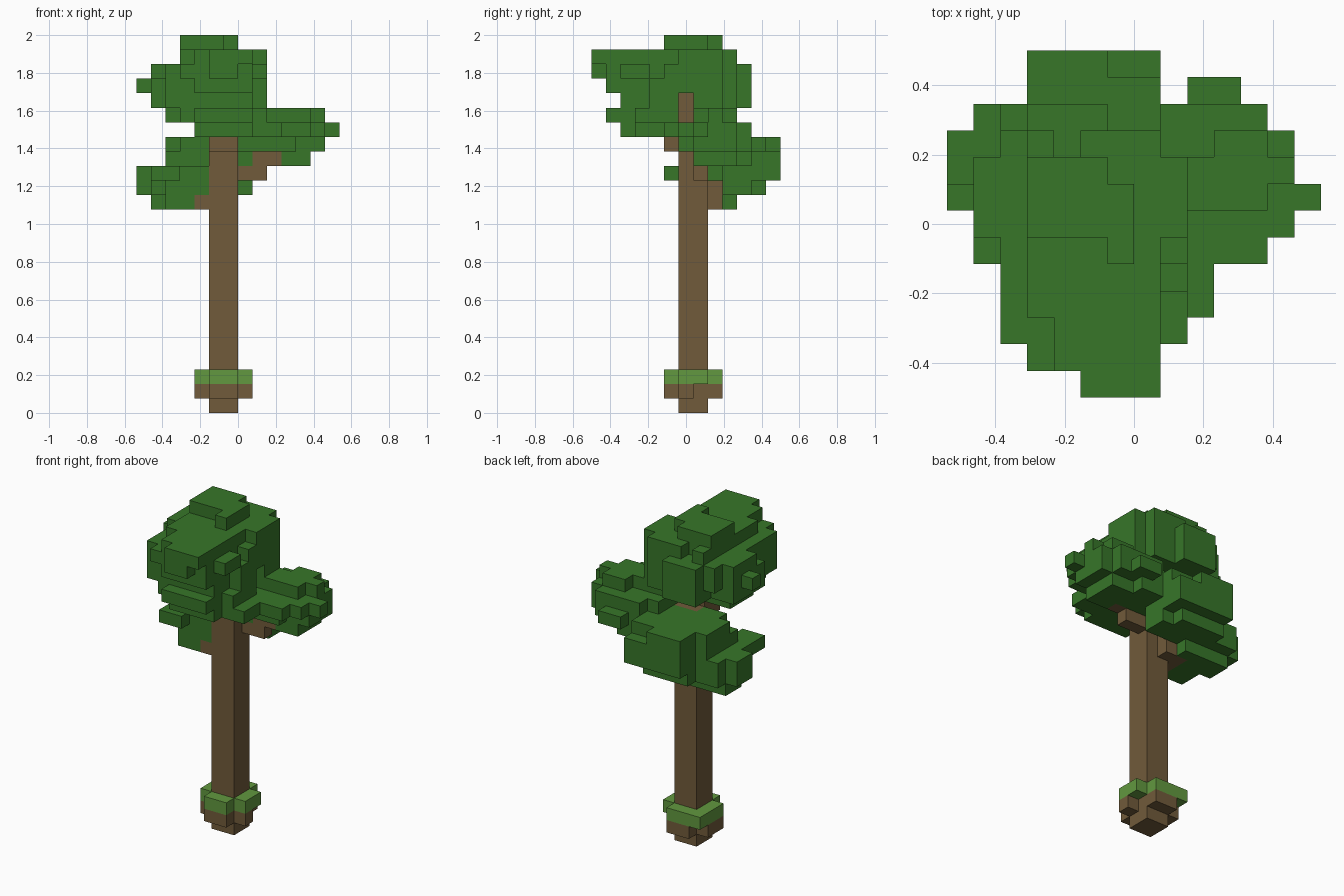
import bpy
import bmesh
from mathutils import Vector

old_cube = bpy.data.objects.get("Cube")
if old_cube:
    bpy.data.objects.remove(old_cube, do_unlink=True)

# Block grid: the tree is 14 x 13 x 26 blocks
UNIT = 2 / 26
CENTRE = Vector((7, 6.5, 0))
taken = set()


def make_material(name, colour):
    material = bpy.data.materials.new(name)
    material.use_nodes = True
    material.diffuse_color = (*colour, 1)
    shader = next(n for n in material.node_tree.nodes if n.type == "BSDF_PRINCIPLED")
    shader.inputs["Base Color"].default_value = (*colour, 1)
    shader.inputs["Roughness"].default_value = 0.9
    return material


def cells_in(layers):
    """Collect block cells from (x first, x last, y first, y last) slabs per layer."""
    cells = set()
    for heights, slabs in layers:
        for z in heights:
            for x_first, x_last, y_first, y_last in slabs:
                for x in range(x_first, x_last + 1):
                    for y in range(y_first, y_last + 1):
                        cells.add((x, y, z))
    return cells


def build_blocks(name, layers, material):
    """Make the outer skin of a group of blocks that are not used by another part."""
    cells = cells_in(layers) - taken
    taken.update(cells)
    bm = bmesh.new()
    corners = {}

    def corner(point):
        key = tuple(round(value) for value in point)
        if key not in corners:
            corners[key] = bm.verts.new((Vector(key) - CENTRE) * UNIT)
        return corners[key]

    for cell in sorted(cells):
        base = Vector(cell)
        for axis in range(3):
            side = Vector((0, 0, 0))
            side[axis] = 1
            across = Vector((side.z, side.x, side.y))
            along = side.cross(across)
            for direction in (-1, 1):
                neighbour = base + side * direction
                if tuple(round(value) for value in neighbour) in cells:
                    continue
                start = base + side * (direction > 0)
                loop = [start, start + across, start + across + along, start + along]
                if direction < 0:
                    loop.reverse()
                bm.faces.new([corner(point) for point in loop])

    # Merge neighbouring squares into larger flat faces
    bmesh.ops.dissolve_limit(bm, angle_limit=0.01, verts=bm.verts, edges=bm.edges)
    mesh = bpy.data.meshes.new(name)
    bm.to_mesh(mesh)
    bm.free()
    mesh.materials.append(material)
    part = bpy.data.objects.new(name, mesh)
    bpy.context.collection.objects.link(part)
    return part


bark = make_material("bark brown", (0.164, 0.104, 0.043))
leaf = make_material("leaf green", (0.038, 0.18, 0.022))
grass = make_material("grass green", (0.122, 0.315, 0.05))

# Trunk, leaning forward at its top
build_blocks("trunk", [
    (range(19), [(5, 6, 6, 7)]),
    (range(18, 22), [(5, 6, 5, 6)]),
], bark)

# Branches that carry the two side clumps
build_blocks("left_branch", [
    ([16], [(7, 8, 7, 7)]),
    ([17], [(8, 9, 7, 7)]),
], bark)
build_blocks("back_branch", [
    ([14], [(4, 4, 6, 8), (5, 5, 8, 8)]),
    ([15], [(5, 5, 8, 8)]),
], bark)

# Soil and turf around the foot
build_blocks("soil_ring", [
    ([1], [(5, 6, 5, 5), (5, 6, 8, 8), (4, 4, 6, 7), (7, 7, 6, 6)]),
], bark)
build_blocks("grass_ring", [
    ([2], [(5, 6, 5, 8), (4, 7, 6, 7), (4, 4, 8, 8)]),
], grass)

# Top clump of leaves, overhanging the front
build_blocks("crown_leaves", [
    ([25], [(3, 6, 6, 7), (3, 5, 8, 8), (6, 6, 5, 5)]),
    ([24], [(5, 7, 0, 0), (4, 7, 1, 2), (3, 7, 3, 8), (8, 8, 6, 8), (5, 7, 9, 9),
            (3, 3, 9, 9)]),
    ([23], [(5, 6, 0, 0), (3, 7, 1, 2), (2, 7, 2, 9), (8, 8, 2, 3), (8, 8, 5, 8),
            (1, 1, 6, 8), (3, 5, 10, 10)]),
    ([22], [(4, 7, 1, 1), (2, 7, 2, 9), (8, 8, 4, 8), (1, 1, 5, 8), (0, 0, 7, 7),
            (3, 5, 10, 10)]),
    ([21], [(2, 7, 2, 3), (2, 8, 4, 5), (1, 4, 5, 8), (5, 8, 7, 8), (3, 7, 9, 9),
            (3, 5, 10, 10)]),
    ([20], [(4, 7, 1, 1), (3, 7, 2, 4), (2, 4, 5, 7), (7, 8, 3, 5), (7, 8, 7, 8)]),
    ([19], [(4, 7, 2, 2), (4, 9, 3, 5)]),
], leaf)

# Side clump reaching left
build_blocks("left_leaves", [
    ([20], [(9, 11, 7, 8), (12, 12, 8, 8), (10, 11, 9, 9)]),
    ([19], [(7, 12, 6, 9), (13, 13, 7, 7), (9, 11, 5, 5), (8, 11, 10, 10)]),
    ([18], [(7, 12, 7, 9), (7, 10, 6, 6), (7, 11, 10, 10), (9, 10, 11, 11)]),
    ([17], [(10, 11, 7, 9), (7, 9, 7, 10)]),
], leaf)

# Low clump behind the trunk
build_blocks("back_leaves", [
    ([18], [(3, 7, 8, 11), (3, 5, 12, 12), (2, 2, 8, 10), (3, 4, 7, 7)]),
    ([17], [(2, 7, 8, 10), (3, 7, 11, 12), (2, 4, 7, 7)]),
    ([16], [(0, 0, 8, 9), (1, 4, 7, 10), (1, 2, 5, 5), (1, 4, 6, 6), (5, 7, 9, 10),
            (3, 7, 11, 12)]),
    ([15], [(0, 0, 8, 9), (1, 4, 7, 10), (2, 4, 6, 6), (5, 7, 9, 10), (3, 6, 11, 11)]),
    ([14], [(2, 3, 6, 8), (1, 1, 8, 9), (2, 4, 9, 9)]),
], leaf)
